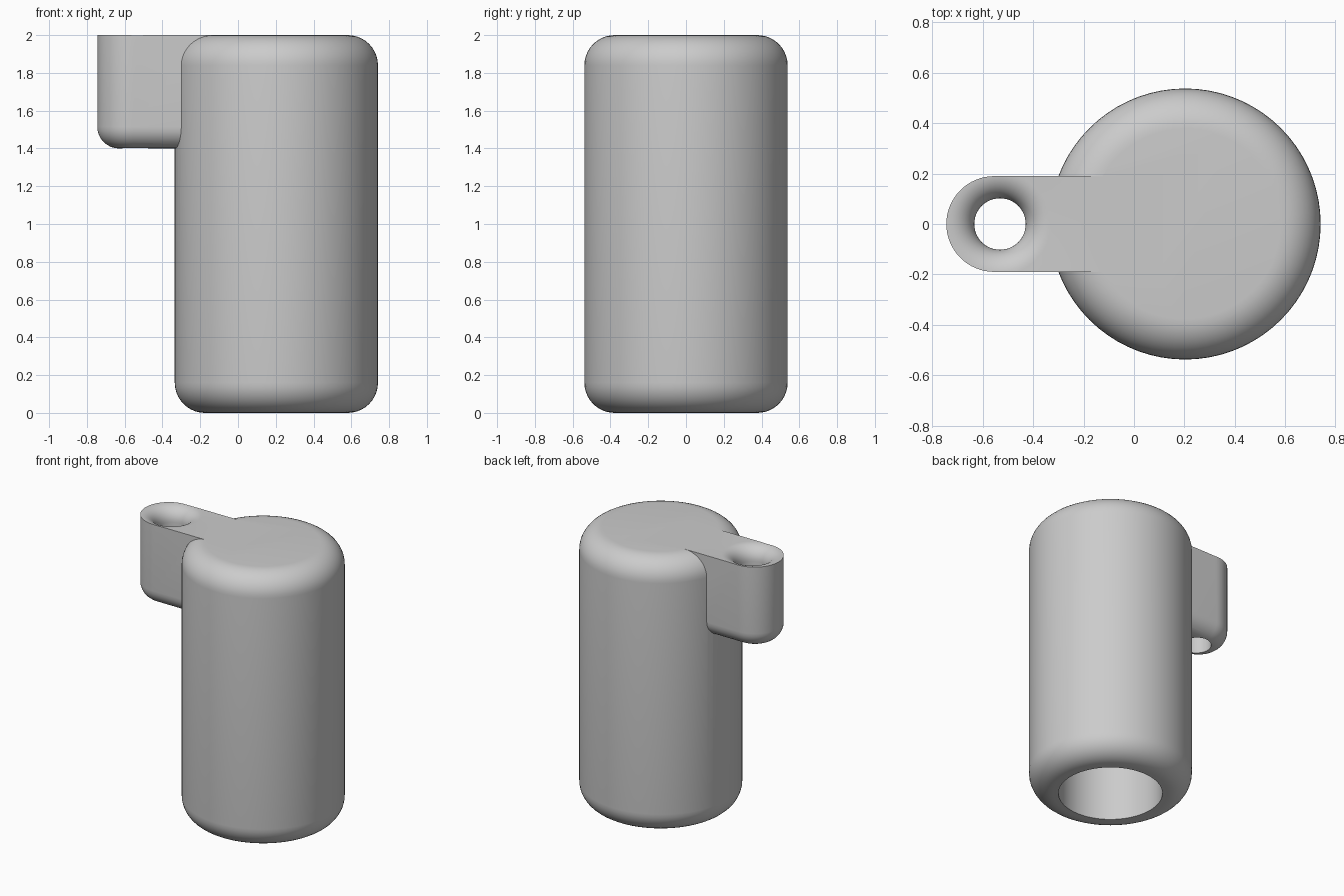
import bpy, bmesh
from math import sin, cos, pi

cube = bpy.data.objects.get("Cube")
if cube:
    bpy.data.objects.remove(cube, do_unlink=True)

BODY_X, BODY_R, HEIGHT, ROUND = 0.203, 0.538, 2.0, 0.16
LUG_X, LUG_R, LUG_Z, LUG_ROUND = -0.555, 0.19, 1.4, 0.115
HOLE_X, HOLE_R, FLARE = -0.532, 0.102, 0.1
BORE_R, BORE_TOP = 0.343, 1.8

grey = bpy.data.materials.new("light grey")
grey.use_nodes = True
colour = (0.6, 0.6, 0.6, 1)
grey.diffuse_color = colour
grey.node_tree.nodes["Principled BSDF"].inputs["Base Color"].default_value = colour


def make_object(name, bm):
    bmesh.ops.recalc_face_normals(bm, faces=bm.faces[:])
    mesh = bpy.data.meshes.new(name)
    bm.to_mesh(mesh)
    bm.free()
    mesh.materials.append(grey)
    ob = bpy.data.objects.new(name, mesh)
    bpy.context.collection.objects.link(ob)
    return ob


def arc(cx, cz, r, start, end, steps=10):
    angles = [start + (end - start) * i / steps for i in range(steps + 1)]
    return [(cx + r * cos(a), cz + r * sin(a)) for a in angles]


def lathe(name, profile, x, sides):
    """Solid of revolution with flat caps from (radius, height) points."""
    bm = bmesh.new()
    rings = [[bm.verts.new((x + r * cos(2 * pi * i / sides), r * sin(2 * pi * i / sides), z))
              for i in range(sides)] for r, z in profile]
    for low, high in zip(rings, rings[1:]):
        for i in range(sides):
            j = (i + 1) % sides
            bm.faces.new((low[i], low[j], high[j], high[i]))
    bm.faces.new(rings[0][::-1])
    bm.faces.new(rings[-1])
    return make_object(name, bm)


# Rounded cylindrical body
edge = BODY_R - ROUND
body = lathe("body", arc(edge, ROUND, ROUND, -pi / 2, 0)
             + arc(edge, HEIGHT - ROUND, ROUND, 0, pi / 2), BODY_X, 72)

# Side lug with a rounded end and softened underside
bm = bmesh.new()
outline = arc(LUG_X, 0, LUG_R, pi / 2, 3 * pi / 2, 32) + [(0.1, -LUG_R), (0.1, LUG_R)]
base = bm.faces.new([bm.verts.new((x, y, LUG_Z)) for x, y in outline])
top = bmesh.ops.extrude_face_region(bm, geom=[base], use_keep_orig=True)["geom"]
bmesh.ops.translate(bm, vec=(0, 0, HEIGHT - LUG_Z),
                    verts=[v for v in top if isinstance(v, bmesh.types.BMVert)])
bmesh.ops.recalc_face_normals(bm, faces=bm.faces[:])
rim = [e for e in bm.edges if all(v.co.z < LUG_Z + 0.01 for v in e.verts)]
bmesh.ops.bevel(bm, geom=rim, offset=LUG_ROUND, offset_type='OFFSET', segments=8,
                profile=0.5, affect='EDGES')
lug = make_object("side_lug", bm)

# Cutters: flared lug hole and blind bore in the underside
wide = HOLE_R + FLARE
flare = arc(wide, HEIGHT - FLARE, FLARE, pi, pi / 2)
hole = lathe("lug_hole_cutter", [(HOLE_R, LUG_Z - 0.2)] + flare + [(wide, HEIGHT + 0.2)],
             HOLE_X, 48)
bore = lathe("bore_cutter", [(BORE_R, -0.2), (BORE_R, BORE_TOP)], BODY_X, 72)

# Join and cut, then keep the finished surface
helpers = [(lug, 'UNION'), (hole, 'DIFFERENCE'), (bore, 'DIFFERENCE')]
for helper, operation in helpers:
    helper.hide_render = True
    mod = body.modifiers.new(helper.name, 'BOOLEAN')
    mod.operation = operation
    mod.solver = 'EXACT'
    mod.object = helper
bpy.context.view_layer.update()
graph = bpy.context.evaluated_depsgraph_get()
finished = bpy.data.meshes.new_from_object(body.evaluated_get(graph))
body.modifiers.clear()
body.data = finished
body.name = "body_with_lug"
for helper, _ in helpers:
    bpy.data.objects.remove(helper, do_unlink=True)

bpy.ops.object.select_all(action='DESELECT')
body.select_set(True)
bpy.context.view_layer.objects.active = body
bpy.ops.object.shade_smooth_by_angle(angle=pi / 6)
